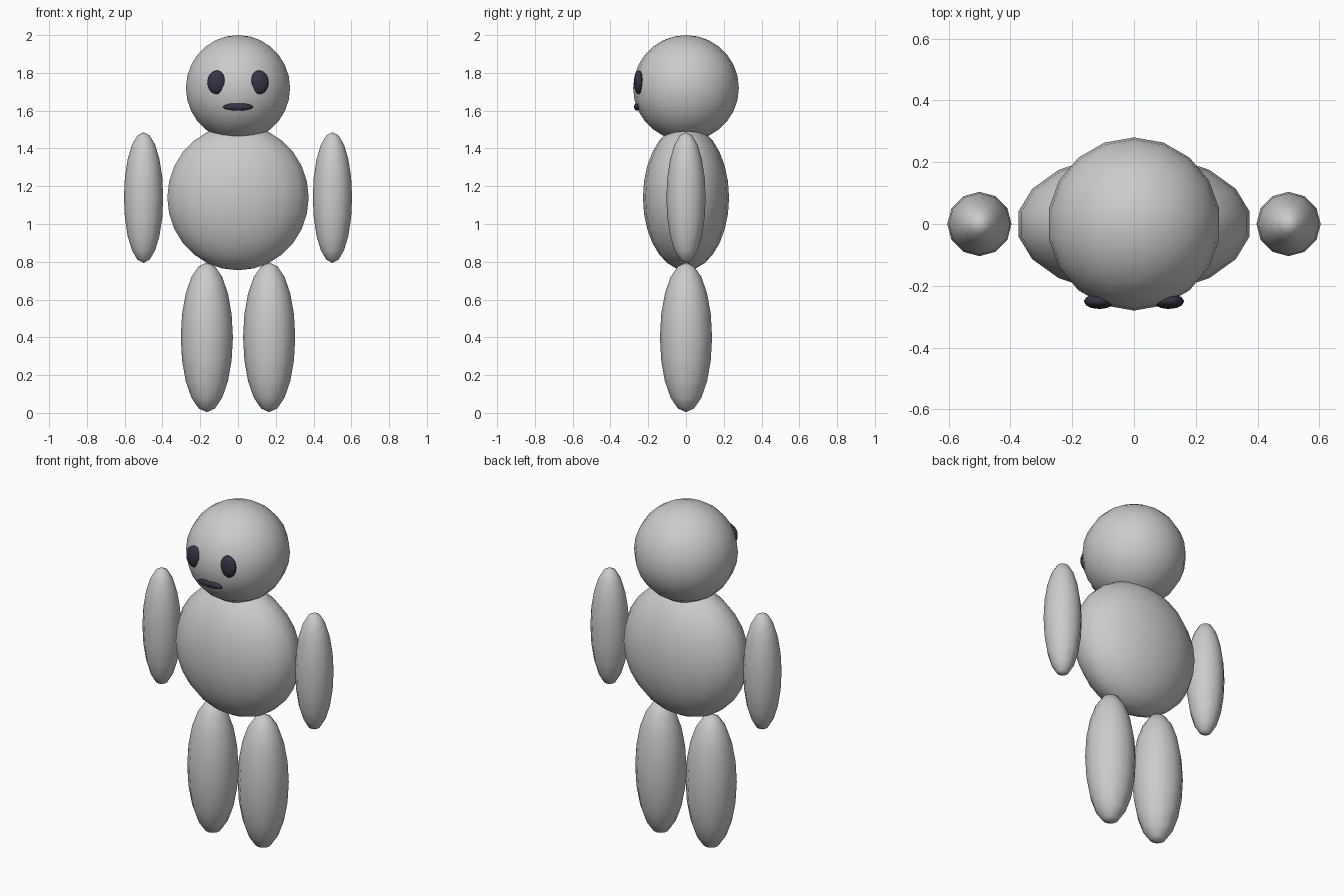
import bpy

cube = bpy.data.objects.get("Cube")
if cube:
    bpy.data.objects.remove(cube, do_unlink=True)


def material(name, color):
    mat = bpy.data.materials.new(name)
    mat.use_nodes = True
    mat.diffuse_color = color
    mat.node_tree.nodes["Principled BSDF"].inputs["Base Color"].default_value = color
    return mat


grey = material("light grey", (0.6, 0.6, 0.6, 1))
dark = material("dark slate", (0.035, 0.035, 0.06, 1))


def ellipsoid(name, center, radii, segments, rings, mat):
    """Smooth low-poly sphere scaled to the given radii."""
    bpy.ops.mesh.primitive_uv_sphere_add(
        segments=segments, ring_count=rings, radius=1, location=center)
    obj = bpy.context.object
    obj.name = name
    obj.scale = radii
    bpy.ops.object.transform_apply(location=False, rotation=False, scale=True)
    bpy.ops.object.shade_smooth()
    obj.data.materials.append(mat)
    return obj


# Head and body; a quarter turn of the head puts flat sides front and back
ellipsoid("head", (0, 0, 1.72), (0.28, 0.28, 0.28), 18, 14, grey)
ellipsoid("body", (0, 0, 1.14), (0.38, 0.228, 0.385), 18, 14, grey)

# Paired limbs and eyes
for side, s in (("left", 1), ("right", -1)):
    ellipsoid(side + "_arm", (s * 0.5, 0, 1.14), (0.104, 0.104, 0.346), 12, 10, grey)
    ellipsoid(side + "_leg", (s * 0.165, 0, 0.4), (0.138, 0.138, 0.396), 12, 10, grey)
    ellipsoid(side + "_eye", (s * 0.112, -0.25, 1.75), (0.05, 0.025, 0.063), 12, 10, dark)

# Mouth
ellipsoid("mouth", (0, -0.26, 1.62), (0.08, 0.015, 0.02), 12, 8, dark)
